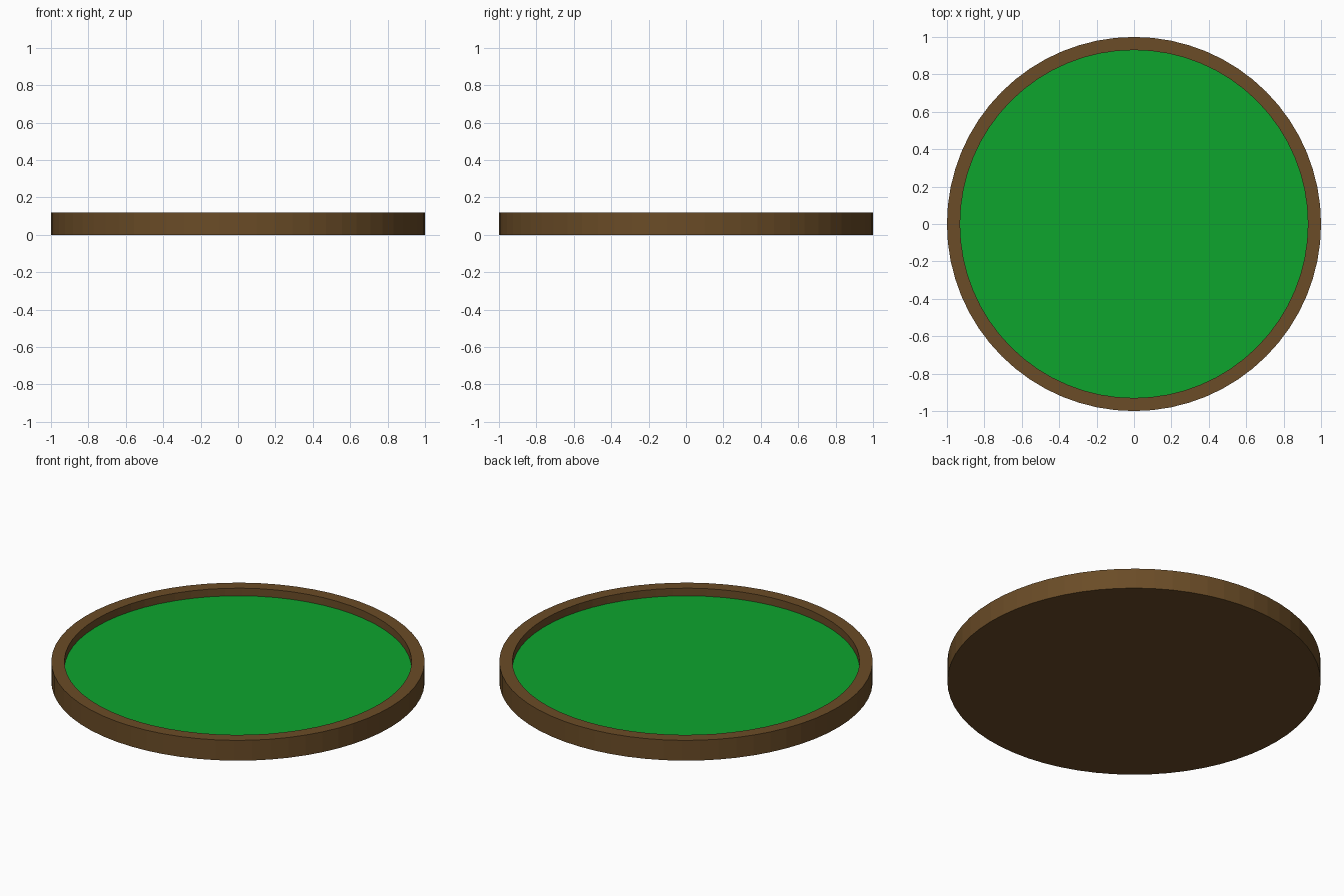
import bpy, bmesh, math

if "Cube" in bpy.data.objects:
    bpy.data.objects.remove(bpy.data.objects["Cube"])

SIDES = 64
R_OUT, R_IN = 1.0, 0.93
HEIGHT, FLOOR = 0.12, 0.075


def material(name, rgb):
    mat = bpy.data.materials.new(name)
    mat.diffuse_color = (*rgb, 1.0)
    mat.use_nodes = True
    mat.node_tree.nodes["Principled BSDF"].inputs["Base Color"].default_value = mat.diffuse_color
    return mat


def make_object(name, bm, mat):
    bmesh.ops.recalc_face_normals(bm, faces=bm.faces)
    mesh = bpy.data.meshes.new(name)
    bm.to_mesh(mesh)
    bm.free()
    mesh.materials.append(mat)
    obj = bpy.data.objects.new(name, mesh)
    bpy.context.collection.objects.link(obj)
    return obj


def ring(bm, radius, z):
    return [bm.verts.new((radius * math.cos(2 * math.pi * i / SIDES),
                          radius * math.sin(2 * math.pi * i / SIDES), z))
            for i in range(SIDES)]


def bridge(bm, a, b):
    for i in range(SIDES):
        j = (i + 1) % SIDES
        bm.faces.new((a[i], a[j], b[j], b[i]))


brown = material("brown wood", (0.145, 0.072, 0.020))
green = material("green felt", (0.004, 0.375, 0.027))

# Tray: closed base, outer wall, flat rim and inner wall
bm = bmesh.new()
rings = [ring(bm, r, z) for r, z in
         ((R_OUT, 0), (R_OUT, HEIGHT), (R_IN, HEIGHT), (R_IN, FLOOR))]
for lower, upper in zip(rings, rings[1:]):
    bridge(bm, lower, upper)
bm.faces.new(rings[0][::-1])
tray = make_object("round_tray", bm, brown)

# Playing surface set inside the rim
bm = bmesh.new()
bm.faces.new(ring(bm, R_IN, FLOOR))
felt = make_object("felt_surface", bm, green)
for face in felt.data.polygons:
    if face.normal.z < 0:
        felt.data.flip_normals()
